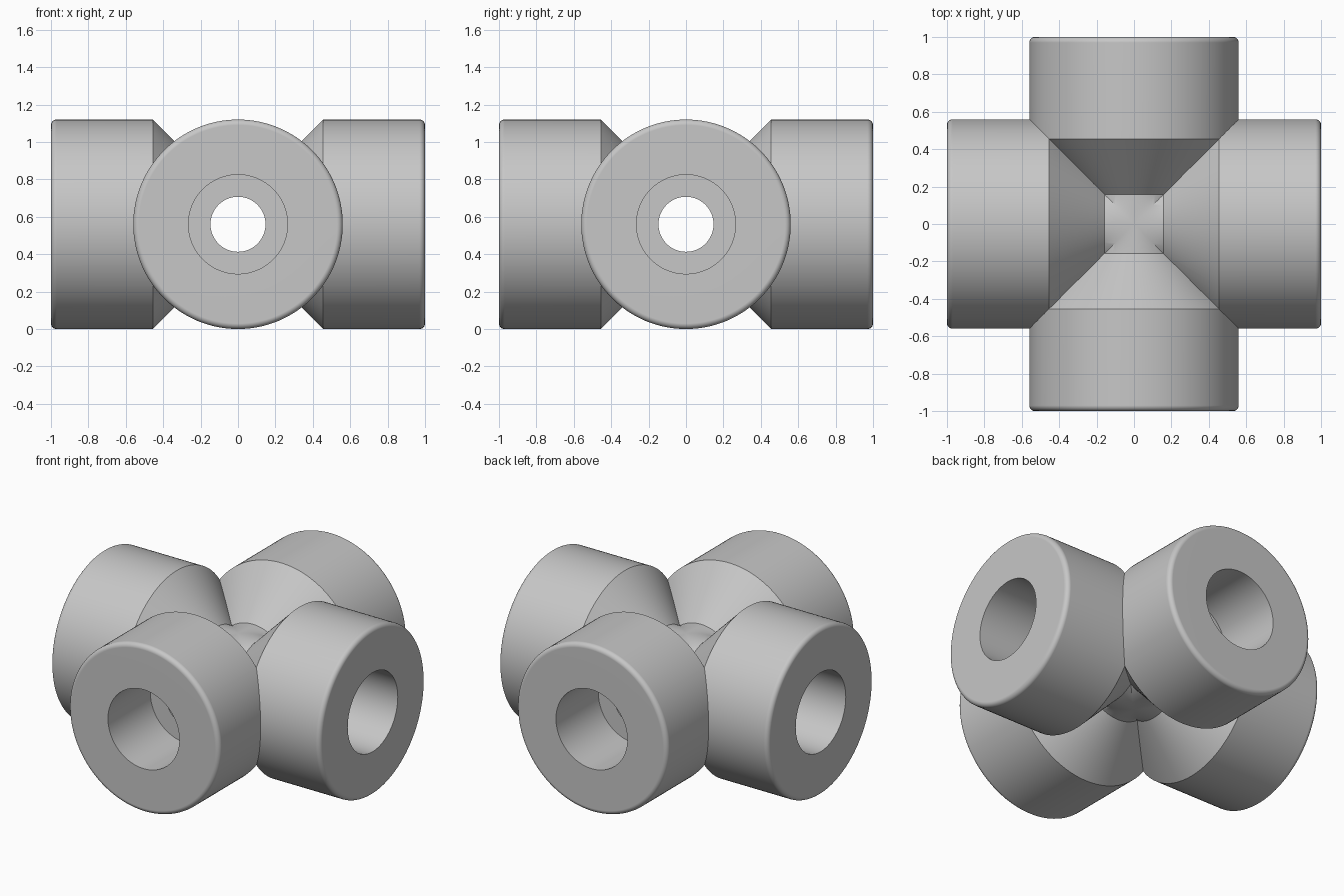
import bpy
import bmesh
import math
from mathutils import Matrix, Vector

cube = bpy.data.objects.get("Cube")
if cube:
    bpy.data.objects.remove(cube, do_unlink=True)

RADIUS = 0.56        # outer radius of an arm
HUB = 0.262          # radius of the narrow crossing in the middle
BORE = 0.265         # wide socket in each arm
HOLE = 0.147         # through hole
FILLET = 0.03
STEPS = 128

# Grey material
grey = bpy.data.materials.new("plain grey")
grey.use_nodes = True
colour = (0.57, 0.57, 0.57, 1)
grey.diffuse_color = colour
grey.node_tree.nodes["Principled BSDF"].inputs["Base Color"].default_value = colour

# Arm section as (distance along arm, radius): hub, cone, barrel, rounded rim, socket, hole
profile = [(0, HUB), (0.157, HUB), (0.455, RADIUS)]
for i in range(7):
    a = math.pi / 2 * (1 - i / 6)
    profile.append((1 - FILLET + FILLET * math.cos(a), RADIUS - FILLET + FILLET * math.sin(a)))
profile += [(1, BORE), (0.55, BORE), (0.55, HOLE), (0, HOLE)]

# Revolve the section around the arm's axis
bm = bmesh.new()
verts = [bm.verts.new((x, 0, r)) for x, r in profile]
edges = [bm.edges.new(pair) for pair in zip(verts, verts[1:])]
bmesh.ops.spin(bm, geom=verts + edges, cent=(0, 0, 0), axis=(1, 0, 0),
               angle=math.tau, steps=STEPS, use_duplicate=False)
bmesh.ops.remove_doubles(bm, verts=bm.verts, dist=1e-5)

# Mitre the arm on both diagonals so that four arms meet cleanly
for side in (1, -1):
    bmesh.ops.bisect_plane(bm, geom=bm.verts[:] + bm.edges[:] + bm.faces[:], dist=1e-6,
                           plane_co=(0, 0, 0), plane_no=Vector((1, side, 0)).normalized(),
                           clear_inner=True)

# Repeat the arm around the vertical axis and weld the mitres
arm = bm.verts[:] + bm.edges[:] + bm.faces[:]
for k in range(1, 4):
    copy = bmesh.ops.duplicate(bm, geom=arm)["geom"]
    bmesh.ops.rotate(bm, verts=[g for g in copy if isinstance(g, bmesh.types.BMVert)],
                     cent=(0, 0, 0), matrix=Matrix.Rotation(k * math.pi / 2, 3, 'Z'))
bmesh.ops.remove_doubles(bm, verts=bm.verts, dist=1e-4)
bmesh.ops.recalc_face_normals(bm, faces=bm.faces)
bmesh.ops.translate(bm, verts=bm.verts, vec=(0, 0, RADIUS))

mesh = bpy.data.meshes.new("cross_fitting")
bm.to_mesh(mesh)
bm.free()
mesh.materials.append(grey)
fitting = bpy.data.objects.new("cross_fitting", mesh)
bpy.context.collection.objects.link(fitting)

# Smooth round surfaces, sharp creases
bpy.ops.object.select_all(action='DESELECT')
fitting.select_set(True)
bpy.context.view_layer.objects.active = fitting
bpy.ops.object.shade_smooth_by_angle(angle=math.radians(30))
weighted = fitting.modifiers.new("even_shading", 'WEIGHTED_NORMAL')
weighted.keep_sharp = True
